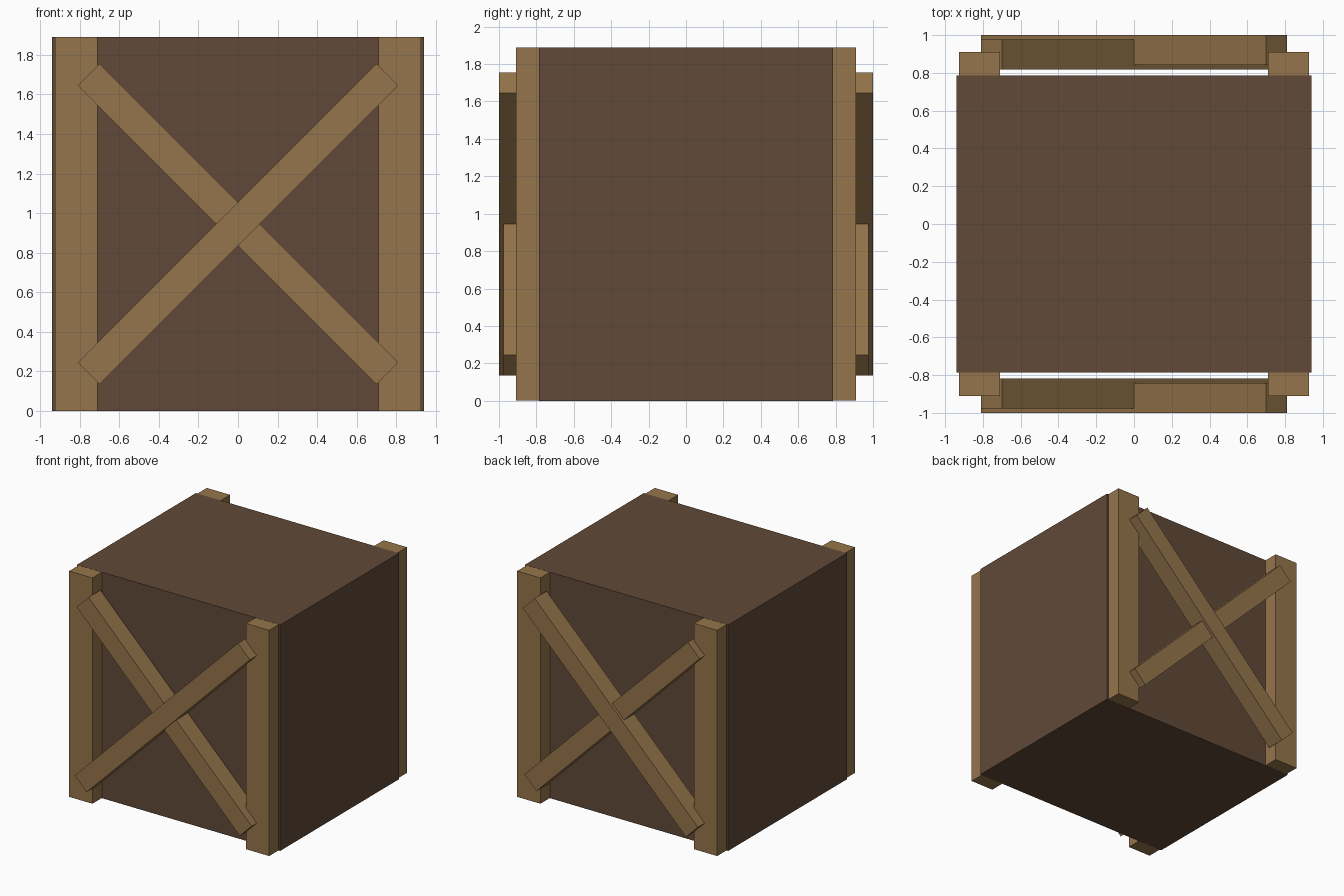
import bpy
import math

default = bpy.data.objects.get("Cube")
if default:
    bpy.data.objects.remove(default, do_unlink=True)


def make_material(name, rgb):
    mat = bpy.data.materials.new(name)
    mat.use_nodes = True
    mat.diffuse_color = (*rgb, 1)
    mat.node_tree.nodes["Principled BSDF"].inputs["Base Color"].default_value = (*rgb, 1)
    return mat


dark_wood = make_material("dark brown wood", (0.119, 0.067, 0.040))
light_wood = make_material("light brown wood", (0.300, 0.178, 0.070))


def make_block(name, centre, size, mat, tilt=0):
    """Flat-faced box, optionally tilted about the y axis."""
    bpy.ops.mesh.primitive_cube_add(size=1, location=centre, rotation=(0, tilt, 0))
    block = bpy.context.object
    block.name = name
    block.scale = size
    block.data.materials.append(mat)
    return block


HEIGHT = 1.89
MID = HEIGHT / 2

# Crate body
make_block("crate_body", (0, 0, MID), (1.88, 1.57, HEIGHT), dark_wood)

for end, side in (("front", -1), ("back", 1)):
    # Corner posts, set a little into the body
    for hand, sx in (("left", 1), ("right", -1)):
        make_block(f"{end}_{hand}_post", (sx * 0.818, side * 0.84, MID),
                   (0.215, 0.14, HEIGHT - 0.002), light_wood)
    # Crossed braces, one slightly proud of the other
    make_block(f"{end}_outer_brace", (0, side * 0.921, MID),
               (2.136, 0.158, 0.156), light_wood, -math.pi / 4)
    make_block(f"{end}_inner_brace", (0, side * 0.897, MID),
               (2.136, 0.158, 0.156), light_wood, math.pi / 4)
